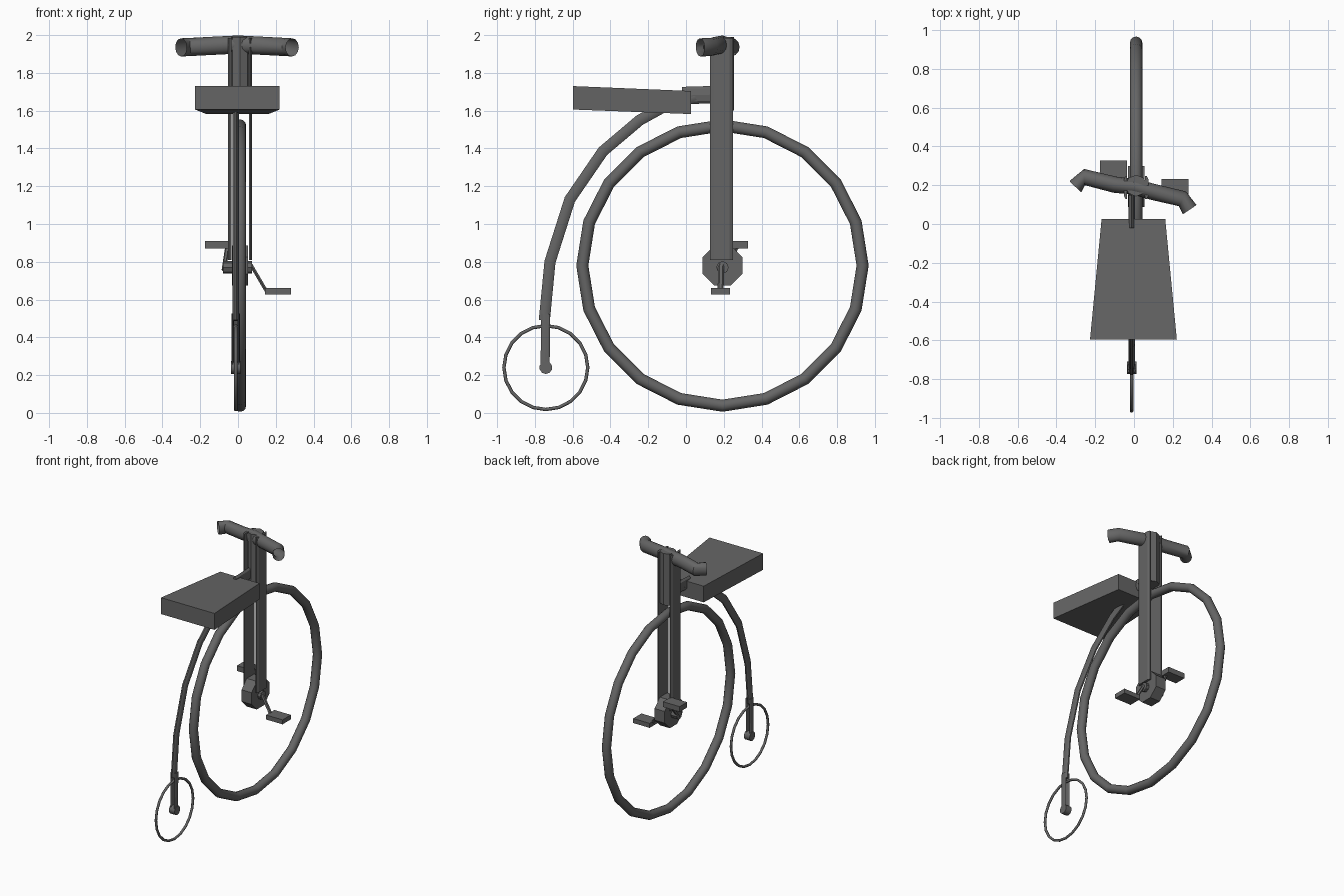
import bpy, bmesh, math
from mathutils import Vector

if "Cube" in bpy.data.objects:
    bpy.data.objects.remove(bpy.data.objects["Cube"])

grey = bpy.data.materials.new("dark_grey_metal")
grey.diffuse_color = (0.13, 0.13, 0.13, 1)
grey.use_nodes = True
grey.node_tree.nodes["Principled BSDF"].inputs["Base Color"].default_value = grey.diffuse_color
X, Y, Z = Vector((1, 0, 0)), Vector((0, 1, 0)), Vector((0, 0, 1))


def finish(name, bm, smooth=False):
    bmesh.ops.recalc_face_normals(bm, faces=bm.faces[:])
    me = bpy.data.meshes.new(name)
    bm.to_mesh(me)
    bm.free()
    ob = bpy.data.objects.new(name, me)
    bpy.context.collection.objects.link(ob)
    me.materials.append(grey)
    if smooth:
        bpy.ops.object.select_all(action='DESELECT')
        ob.select_set(True)
        bpy.context.view_layer.objects.active = ob
        bpy.ops.object.shade_smooth_by_angle(angle=math.radians(40))
    return ob


def tube(name, pts, a, b, ref, sides=12, closed=False, caps=True, smooth=True):
    """Sweep an ellipse (a along ref, b across it) through the points."""
    bm = bmesh.new()
    pts = [Vector(p) for p in pts]
    n = len(pts)
    rings = []
    for i, p in enumerate(pts):
        if closed:
            t = pts[(i + 1) % n] - pts[i - 1]
        else:
            t = pts[min(i + 1, n - 1)] - pts[max(i - 1, 0)]
        t.normalize()
        u = (ref - t * ref.dot(t)).normalized()
        v = t.cross(u)
        rings.append([bm.verts.new(p + u * a * math.cos(k * math.tau / sides)
                                   + v * b * math.sin(k * math.tau / sides))
                      for k in range(sides)])
    for i in range(n if closed else n - 1):
        r, s = rings[i], rings[(i + 1) % n]
        for k in range(sides):
            j = (k + 1) % sides
            bm.faces.new((r[k], r[j], s[j], s[k]))
    if caps and not closed:
        bm.faces.new(rings[0])
        bm.faces.new(rings[-1])
    return finish(name, bm, smooth)


def box(name, lo, hi):
    bm = bmesh.new()
    bmesh.ops.create_cube(bm, size=1)
    for v in bm.verts:
        v.co = Vector([(lo[i] + hi[i]) / 2 + v.co[i] * (hi[i] - lo[i]) for i in range(3)])
    return finish(name, bm)


def prism(name, outline, z0, z1):
    bm = bmesh.new()
    f = bm.faces.new([bm.verts.new((x, y, z0)) for x, y in outline])
    top = bmesh.ops.extrude_face_region(bm, geom=[f])["geom"]
    for v in top:
        if isinstance(v, bmesh.types.BMVert):
            v.co.z = z1
    return finish(name, bm)


def wheel(name, x, y, z, major, minor):
    ring = [(x, y + major * math.sin(i * math.tau / 20), z - major * math.cos(i * math.tau / 20))
            for i in range(20)]
    tube(name, ring, minor, minor, X, 12, closed=True)


CX, CY, CZ = 0.011, 0.193, 0.78      # big wheel centre
RX, RY, RZ = -0.012, -0.742, 0.24    # small wheel centre

# Wheels and hubs
wheel("front_wheel", CX, CY, CZ, 0.742, 0.032)
wheel("rear_wheel", RX, RY, RZ, 0.222, 0.009)
tube("front_hub", [(CX - 0.042, CY, CZ), (CX + 0.042, CY, CZ)], 0.115, 0.115,
     Vector((0, 0.924, 0.383)), 8, smooth=False)
tube("front_axle", [(-0.08, CY, 0.77), (0.075, CY, 0.77)], 0.033, 0.033, Z, 8)
tube("rear_hub", [(RX - 0.024, RY, RZ), (RX + 0.024, RY, RZ)], 0.034, 0.034, Z, 10)

# Fork legs: faceted channels either side of the big wheel
for side, s in (("left", -1), ("right", 1)):
    outline = [(CX + s * dx, CY - 0.005 + dy) for dx, dy in
               ((0.046, -0.06), (0.054, -0.06), (0.063, -0.043),
                (0.063, 0.043), (0.054, 0.06), (0.046, 0.06))]
    prism("fork_leg_" + side, outline, 0.81, 1.985)
    # Rear fork tines
    tube("rear_tine_" + side, [(RX + s * 0.016, RY - 0.004, 0.23), (RX + s * 0.016, RY - 0.001, 0.525)],
         0.006, 0.024, X, 8, smooth=False)

# Steering post and neck
tube("steering_post", [(CX, CY + 0.005, 1.6), (CX, CY + 0.005, 1.99)], 0.056, 0.056, X, 8, smooth=False)
tube("neck", [(RX, -0.02, 1.68), (RX, 0.15, 1.685)], 0.016, 0.046, X, 8, smooth=False)

# Curved backbone
spine = [(-0.75, 0.49), (-0.72, 0.80), (-0.615, 1.13), (-0.44, 1.385), (-0.245, 1.55),
         (-0.1, 1.63), (0.05, 1.675)]
tube("backbone", [(RX, y, z) for y, z in spine], 0.016, 0.031, X, 10)

# Tapered seat
bm = bmesh.new()
bmesh.ops.create_cube(bm, size=2)
for v in bm.verts:
    front, top = v.co.y > 0, v.co.z > 0
    w = 0.164 if front else 0.224
    v.co = Vector((-0.003 + v.co.x * w, 0.027 if front else -0.597,
                   (1.704 if top else 1.582) if front else (1.73 if top else 1.606)))
finish("seat", bm)

# Handlebar, turned slightly, with open bent ends
tube("handlebar", [(-0.302, 0.193, 1.935), (-0.255, 0.242, 1.937), (-0.1, 0.203, 1.945),
                   (0.0, 0.193, 1.95), (0.1, 0.165, 1.945), (0.25, 0.13, 1.937),
                   (0.287, 0.075, 1.935)], 0.048, 0.042, Z, 12, caps=False)

# Cranks and pedals
tube("crank_right", [(0.065, CY - 0.006, 0.79), (0.15, CY - 0.01, 0.645)], 0.016, 0.01, Y, 6, smooth=False)
tube("crank_left", [(-0.075, CY, 0.755), (-0.055, 0.275, 0.885)], 0.012, 0.012, X, 6, smooth=False)
box("pedal_right", (0.142, 0.133, 0.628), (0.28, 0.232, 0.662))
box("pedal_left", (-0.176, 0.238, 0.87), (-0.036, 0.327, 0.91))
